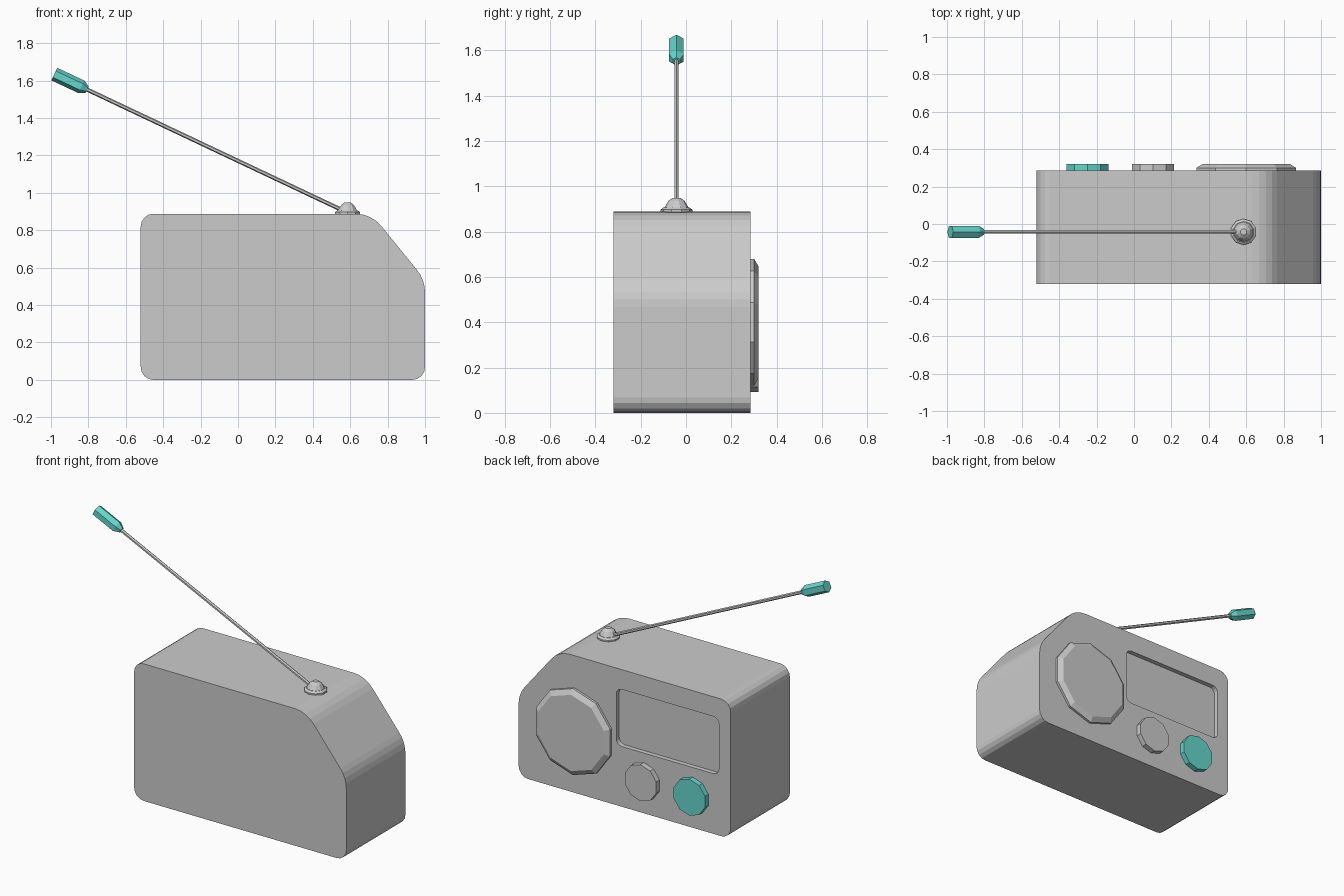
import bpy, bmesh, math
from mathutils import Vector

if "Cube" in bpy.data.objects:
    bpy.data.objects.remove(bpy.data.objects["Cube"])


def finish(name, bm, mat=None):
    bmesh.ops.recalc_face_normals(bm, faces=bm.faces[:])
    me = bpy.data.meshes.new(name)
    bm.to_mesh(me)
    bm.free()
    ob = bpy.data.objects.new(name, me)
    bpy.context.collection.objects.link(ob)
    if mat:
        me.materials.append(mat)
    return ob


def rounded(corners, seg=4):
    """Fillet (x, z, tangent length) corners with circular arcs."""
    out = []
    n = len(corners)
    for i, (x, z, t) in enumerate(corners):
        p = Vector((x, z))
        u = (Vector(corners[i - 1][:2]) - p).normalized()
        v = (Vector(corners[(i + 1) % n][:2]) - p).normalized()
        w = math.sin(math.acos(u.dot(v)) / 2)
        a, b = p + u * t, p + v * t
        for k in range(seg + 1):
            s = k / seg
            f, g, h = (1 - s) ** 2, 2 * s * (1 - s) * w, s * s
            out.append((a * f + p * g + b * h) / (f + g + h))
    return out


def prism(name, profile, y0, y1):
    bm = bmesh.new()
    face = bm.faces.new([bm.verts.new((p.x, y0, p.y)) for p in profile])
    ext = bmesh.ops.extrude_face_region(bm, geom=[face], use_keep_orig=True)
    moved = [e for e in ext["geom"] if isinstance(e, bmesh.types.BMVert)]
    bmesh.ops.translate(bm, verts=moved, vec=(0, y1 - y0, 0))
    return finish(name, bm)


def turned(name, rings, sides, origin, axis, mat=None):
    """Faceted solid from (distance along axis, radius) rings."""
    bm = bmesh.new()
    loops = []
    for d, r in rings:
        angles = [math.pi / 2 + math.tau * i / sides for i in range(sides)]
        loops.append([bm.verts.new((r * math.cos(a), r * math.sin(a), d)) for a in angles])
    for lo, hi in zip(loops, loops[1:]):
        for i in range(sides):
            j = (i + 1) % sides
            bm.faces.new((lo[i], lo[j], hi[j], hi[i]))
    bm.faces.new(loops[0][::-1])
    bm.faces.new(loops[-1])
    ob = finish(name, bm, mat)
    ob.location = origin
    ob.rotation_mode = 'QUATERNION'
    ob.rotation_quaternion = Vector(axis).to_track_quat('Z', 'Y')
    return ob


teal = bpy.data.materials.new("teal")
teal.diffuse_color = (0.13, 0.68, 0.60, 1)
teal.use_nodes = True
teal.node_tree.nodes["Principled BSDF"].inputs["Base Color"].default_value = teal.diffuse_color

BACK = 0.285

# Case with one sloping shoulder
case = prism("case", rounded([
    (-0.52, 0, 0.068), (1.0, 0, 0.068), (1.0, 0.535, 0.068),
    (0.713, 0.888, 0.083), (-0.52, 0.888, 0.068)]), -0.32, BACK)

# Recessed tuning window
cutter = prism("window_cutter", rounded([
    (-0.435, 0.39, 0.04), (0.30, 0.39, 0.04),
    (0.30, 0.76, 0.04), (-0.435, 0.76, 0.04)]), BACK - 0.03, BACK + 0.1)
cutter.hide_render = True
cutter.hide_viewport = True
cut = case.modifiers.new("window", 'BOOLEAN')
cut.operation = 'DIFFERENCE'
cut.solver = 'EXACT'
cut.object = cutter

# Speaker and knobs
turned("speaker", [(-0.01, 0.28), (0.015, 0.28), (0.035, 0.247)], 10,
       (0.60, BACK, 0.40), (0, 1, 0))
for name, x, mat in (("volume_knob", 0.102, None), ("tuning_knob", -0.248, teal)):
    turned(name, [(-0.01, 0.118), (0.035, 0.118)], 10, (x, BACK, 0.21), (0, 1, 0), mat)

# Aerial mount
mount = (0.586, -0.042, 0.885)
turned("aerial_washer", [(0, 0.07), (0.012, 0.07), (0.022, 0.056)], 10, mount, (0, 0, 1))
turned("aerial_pivot", [(0.02, 0.054), (0.05, 0.036), (0.064, 0.017)], 10, mount, (0, 0, 1))

# Aerial rod and tip
start = Vector((0.565, -0.042, 0.904))
end = Vector((-0.982, -0.042, 1.635))
length = (end - start).length
turned("aerial_rod", [(0, 0.011), (length - 0.17, 0.011)], 6, start, end - start)
turned("aerial_tip", [(length - 0.195, 0.018), (length - 0.16, 0.037), (length, 0.037)], 6,
       start, end - start, teal)
